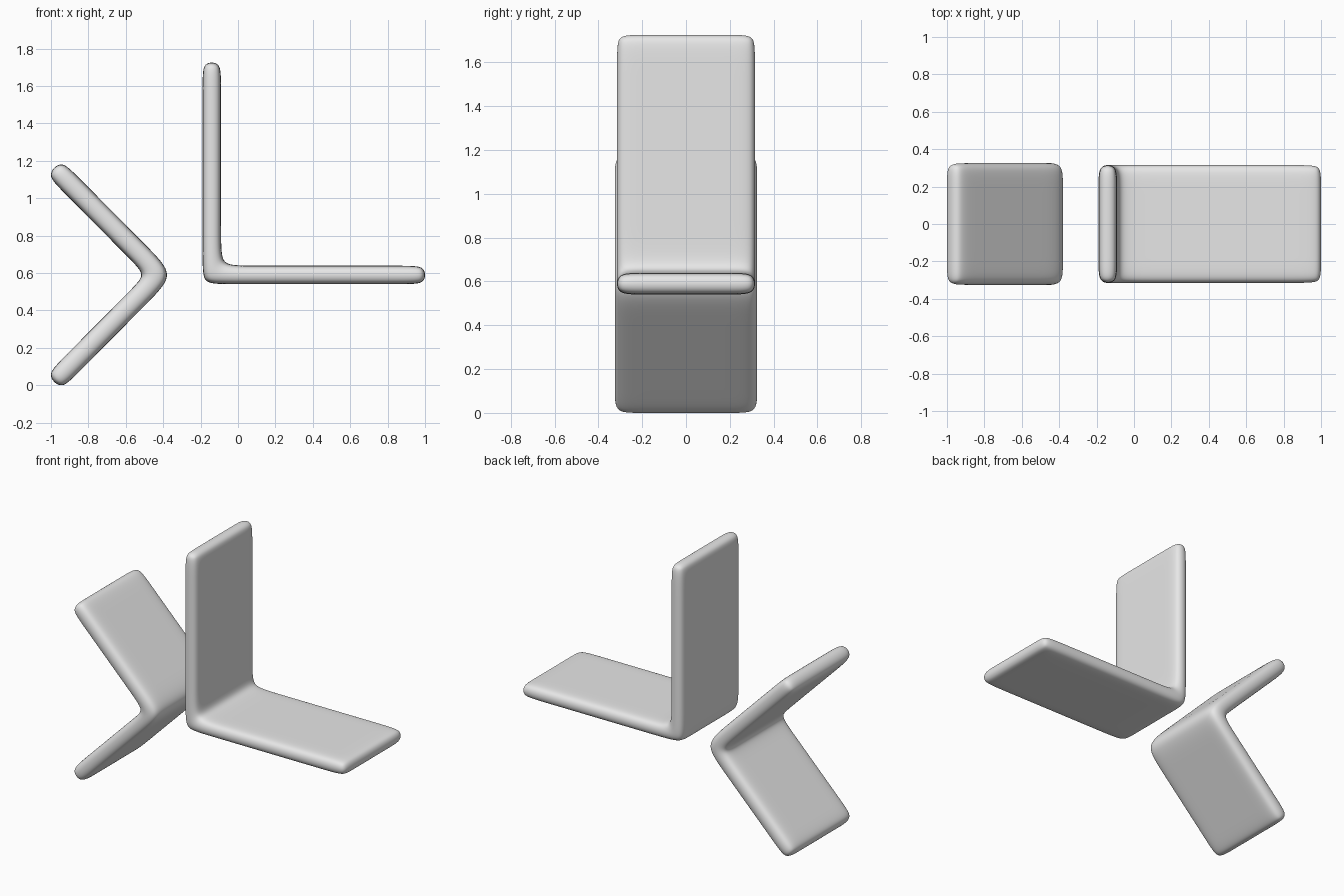
import bpy, bmesh
from math import radians
from mathutils import Matrix, Vector

cube = bpy.data.objects.get("Cube")
if cube:
    bpy.data.objects.remove(cube, do_unlink=True)

grey = bpy.data.materials.new("light grey")
grey.use_nodes = True
colour = (0.8, 0.8, 0.8, 1)
grey.diffuse_color = colour
grey.node_tree.nodes["Principled BSDF"].inputs["Base Color"].default_value = colour


def folded_plate(name, length, thick, half_width, outer_round, inner_round, angle, low, high):
    """Soft L-shaped plate, turned about y and fitted between two corners."""
    edge = 0.1
    # Profile cage: one arm, the bend, then the mirrored arm
    outer = [(length, 0), (length - edge, 0), (outer_round, 0), (0, 0)]
    inner = [(length, thick), (length - edge, thick), (thick + inner_round, thick), (thick, thick)]
    outer += [(z, x) for x, z in reversed(outer[:3])]
    inner += [(z, x) for x, z in reversed(inner[:3])]
    loop = outer + inner[::-1]
    n = len(loop)

    bm = bmesh.new()
    rows = [-half_width, edge - half_width, half_width - edge, half_width]
    rings = [[bm.verts.new((x, y, z)) for x, z in loop] for y in rows]
    for a, b in zip(rings, rings[1:]):
        for i in range(n):
            j = (i + 1) % n
            bm.faces.new((a[i], a[j], b[j], b[i]))
    # Narrow sides
    for ring in (rings[0], rings[-1]):
        for i in range(n // 2 - 1):
            bm.faces.new((ring[i], ring[i + 1], ring[n - 2 - i], ring[n - 1 - i]))
    bmesh.ops.recalc_face_normals(bm, faces=bm.faces)
    bm.transform(Matrix.Rotation(radians(-angle), 4, "Y"))
    for face in bm.faces:
        face.smooth = True

    mesh = bpy.data.meshes.new(name)
    bm.to_mesh(mesh)
    bm.free()
    mesh.materials.append(grey)
    obj = bpy.data.objects.new(name, mesh)
    bpy.context.collection.objects.link(obj)
    sub = obj.modifiers.new("soft edges", "SUBSURF")
    sub.levels = sub.render_levels = 4

    # Fit the smoothed shape to its place
    bpy.context.view_layer.update()
    smooth = obj.evaluated_get(bpy.context.evaluated_depsgraph_get())
    points = [v.co.copy() for v in smooth.data.vertices]
    for k in range(3):
        small = min(p[k] for p in points)
        large = max(p[k] for p in points)
        scale = (high[k] - low[k]) / (large - small)
        obj.scale[k] = scale
        obj.location[k] = low[k] - small * scale
    return obj


# Upright plate with its long flat arm
folded_plate("upright_folded_plate", 1.2, 0.1, 0.32, 0.12, 0.13, 0,
             Vector((-0.19, -0.315, 0.54)), Vector((1, 0.315, 1.725)))
# Smaller plate turned on its bend
folded_plate("tilted_folded_plate", 0.87, 0.113, 0.33, 0.19, 0.1, 135,
             Vector((-1, -0.325, 0)), Vector((-0.38, 0.325, 1.18)))
